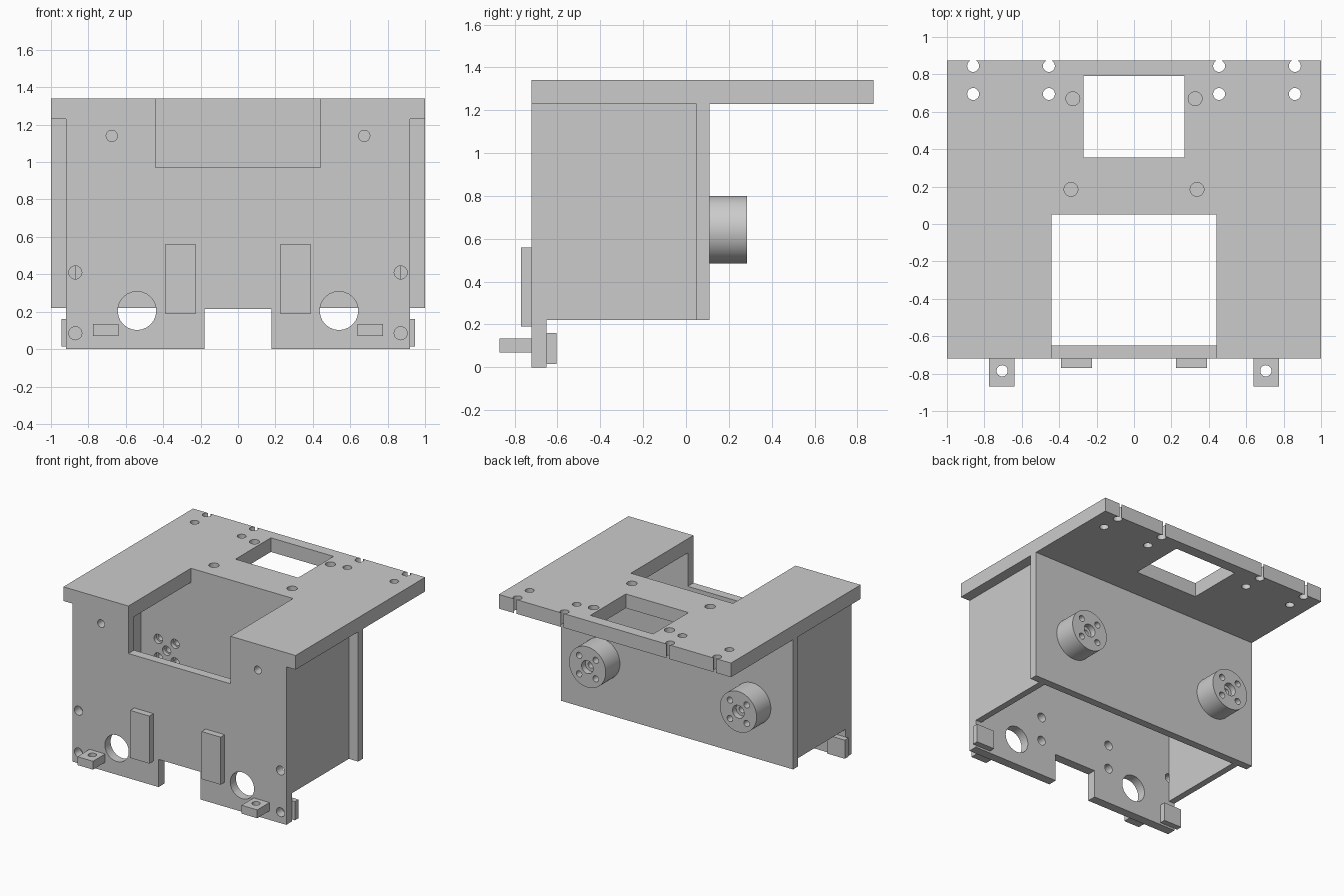
import bpy
from mathutils import Matrix, Vector
from math import pi, radians

cube = bpy.data.objects.get("Cube")
if cube:
    bpy.data.objects.remove(cube, do_unlink=True)

grey = bpy.data.materials.new("light grey")
grey.use_nodes = True
colour = (0.6, 0.6, 0.6, 1)
grey.diffuse_color = colour
grey.node_tree.nodes["Principled BSDF"].inputs["Base Color"].default_value = colour


def box(name, x, y, z):
    """Box spanning the given (min, max) ranges."""
    bpy.ops.mesh.primitive_cube_add(size=1)
    ob = bpy.context.object
    ob.name = name
    spans = (x, y, z)
    size = [b - a for a, b in spans]
    centre = Vector([(a + b) / 2 for a, b in spans])
    ob.data.transform(Matrix.Translation(centre) @ Matrix.Diagonal((*size, 1)))
    ob.data.materials.append(grey)
    return ob


def rod(name, axis, centre, radius, span, sides=32):
    """Cylinder along Y or Z; centre holds the two other coordinates."""
    bpy.ops.mesh.primitive_cylinder_add(vertices=sides, radius=radius, depth=span[1] - span[0])
    ob = bpy.context.object
    ob.name = name
    mid = sum(span) / 2
    if axis == "Y":
        move = Matrix.Translation((centre[0], mid, centre[1])) @ Matrix.Rotation(pi / 2, 4, "X")
    else:
        move = Matrix.Translation((centre[0], centre[1], mid))
    ob.data.transform(move)
    ob.data.materials.append(grey)
    return ob


def cut(ob, cutter):
    """Subtract the cutter from the object and remove it."""
    mod = ob.modifiers.new("cut", "BOOLEAN")
    mod.operation = "DIFFERENCE"
    mod.solver = "EXACT"
    mod.object = cutter
    bpy.context.view_layer.objects.active = ob
    bpy.ops.object.modifier_apply(modifier=mod.name)
    bpy.data.objects.remove(cutter, do_unlink=True)


def drill(ob, axis, centre, radius, span):
    cut(ob, rod("drill", axis, centre, radius, span, 24))


FRONT, INNER = -0.72, -0.65      # front plate faces
BACK_IN, BACK_OUT = 0.05, 0.11   # back plate faces
LOW, DECK, TOP = 0.22, 1.23, 1.34

# Main plates
top = box("top_plate", (-1, 1), (FRONT, 0.875), (DECK, TOP))
front = box("front_plate", (-0.92, 0.92), (FRONT, INNER), (0, DECK))
back = box("back_plate", (-1, 1), (BACK_IN, BACK_OUT), (LOW, DECK))

# Rectangular openings
cut(top, box("notch", (-0.44, 0.44), (-1, BACK_IN), (1, 2)))
cut(top, box("window", (-0.27, 0.27), (0.355, 0.79), (1, 2)))
cut(front, box("notch", (-0.44, 0.44), (-1, 0), (0.97, 2)))
cut(front, box("notch", (-0.18, 0.18), (-1, 0), (-1, 0.215)))

parts = [top, front, back]
for s, side in ((1, "left"), (-1, "right")):
    def mirrored(a, b):
        return tuple(sorted((s * a, s * b)))

    # Side wall and corner block
    box(side + "_wall", mirrored(0.87, 0.92), (INNER, BACK_IN), (LOW, DECK))
    box(side + "_corner_block", mirrored(0.79, 0.945), (INNER, -0.605), (0.015, 0.16))

    # Top plate holes: through near the back edge, blind around the window
    for x in (0.86, 0.455):
        for y in (0.845, 0.695):
            drill(top, "Z", (s * x, y), 0.032, (1, 2))
    for x, y in ((0.327, 0.67), (0.337, 0.185)):
        drill(top, "Z", (s * x, y), 0.037, (1.27, 2))

    # Front plate holes
    for x, z, r in ((0.54, 0.205, 0.103), (0.675, 1.14, 0.03),
                    (0.87, 0.41, 0.035), (0.87, 0.085, 0.035),
                    (0.31, 0.28, 0.035), (0.31, 0.47, 0.035)):
        drill(front, "Y", (s * x, z), r, (-1, 0))

    # Front pad
    box(side + "_pad", mirrored(0.225, 0.39), (-0.77, FRONT), (0.19, 0.56))

    # Front tab with vertical hole
    tab = box(side + "_tab", mirrored(0.64, 0.775), (-0.87, FRONT), (0.07, 0.135))
    drill(tab, "Z", (s * 0.705, -0.785), 0.03, (0, 1))

    # Rear hub with a bolt pattern running through the back plate
    hx, hz = s * 0.65, 0.642
    hub = rod(side + "_hub", "Y", (hx, hz), 0.158, (BACK_OUT, 0.285), 64)
    for ob in (hub, back):
        drill(ob, "Y", (hx, hz), 0.025, (0, 1))
        for dx in (-0.072, 0.072):
            for dz in (-0.072, 0.072):
                drill(ob, "Y", (hx + dx, hz + dz), 0.024, (0, 1))
    drill(hub, "Y", (hx, hz), 0.05, (0.24, 1))
    # Counterbores on the inner face
    for dx, dz in ((0, 0), (1, 1), (1, -1), (-1, 1), (-1, -1)):
        drill(back, "Y", (hx + dx * 0.072, hz + dz * 0.072), 0.036, (0, 0.08))
    parts += [tab, hub]

# Smooth round surfaces, keep sharp edges
bpy.ops.object.select_all(action="DESELECT")
for ob in parts:
    ob.select_set(True)
bpy.context.view_layer.objects.active = top
bpy.ops.object.shade_smooth_by_angle(angle=radians(30))
